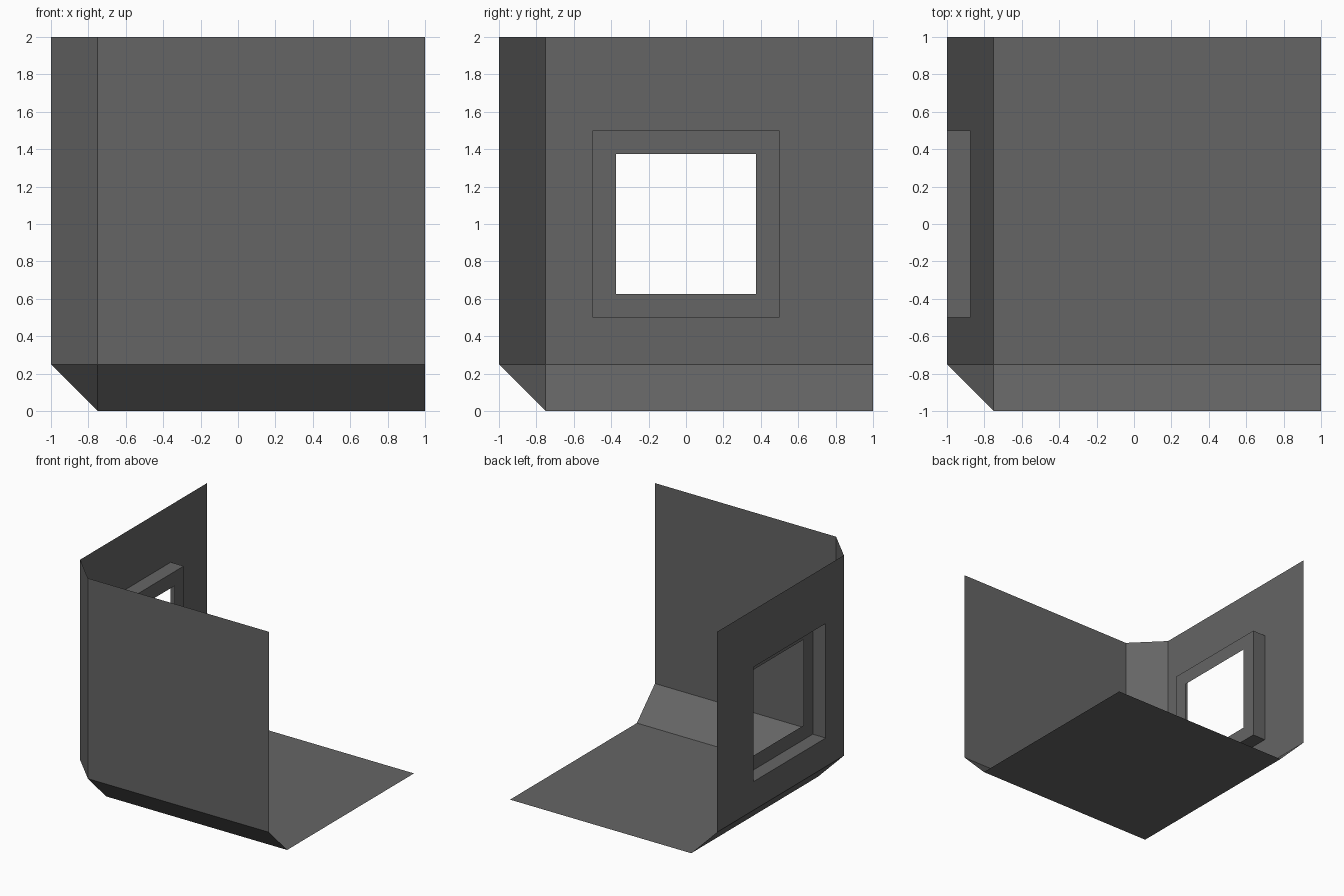
import bpy

if "Cube" in bpy.data.objects:
    bpy.data.objects.remove(bpy.data.objects["Cube"])

C = 0.25  # chamfer size

grey = bpy.data.materials.new("dark grey")
grey.diffuse_color = (0.13, 0.13, 0.13, 1)
grey.use_nodes = True
grey.node_tree.nodes["Principled BSDF"].inputs["Base Color"].default_value = grey.diffuse_color


def add(name, verts, faces):
    """Sheet object from points measured from the room corner (-1, -1, 0)."""
    mesh = bpy.data.meshes.new(name)
    mesh.from_pydata([(x - 1, y - 1, z) for x, y, z in verts], [], faces)
    mesh.materials.append(grey)
    obj = bpy.data.objects.new(name, mesh)
    bpy.context.collection.objects.link(obj)


def cycle(p, n):
    """Swap the axes round n times, turning the floor into a wall."""
    for _ in range(n):
        p = (p[2], p[0], p[1])
    return p


def rect(x, y0, y1, z0, z1):
    return [(x, y0, z0), (x, y1, z0), (x, y1, z1), (x, y0, z1)]


def rings(name, loops):
    """Join successive four-point loops with quads."""
    faces = []
    for k in range(len(loops) - 1):
        a, b = 4 * k, 4 * k + 4
        for i in range(4):
            j = (i + 1) % 4
            faces.append((a + i, a + j, b + j, b + i))
    add(name, [p for loop in loops for p in loop], faces)


# Floor and front wall (the window wall is made below)
panel = [(C, C, 0), (2, C, 0), (2, 2, 0), (C, 2, 0)]
for n, name in ((0, "floor"), (2, "front_wall")):
    add(name, [cycle(p, n) for p in panel], [(0, 1, 2, 3)])

# Chamfer strips along the three inner edges
strip = [(C, 0, C), (2, 0, C), (2, C, 0), (C, C, 0)]
for n, name in enumerate(("front_chamfer", "side_chamfer", "upright_chamfer")):
    add(name, [cycle(p, n) for p in strip], [(0, 1, 2, 3)])

# Small triangle where the chamfers meet
add("corner_chamfer", [(C, C, 0), (0, C, C), (C, 0, C)], [(0, 2, 1)])

# Side wall with a square opening
opening = rect(0, 0.5, 1.5, 0.5, 1.5)
rings("window_wall", [rect(0, C, 2, C, 2), opening])

# Hollow window frame standing into the room
rings("window_frame", [opening,
                       rect(0.125, 0.5, 1.5, 0.5, 1.5),
                       rect(0.125, 0.625, 1.375, 0.625, 1.375)])
